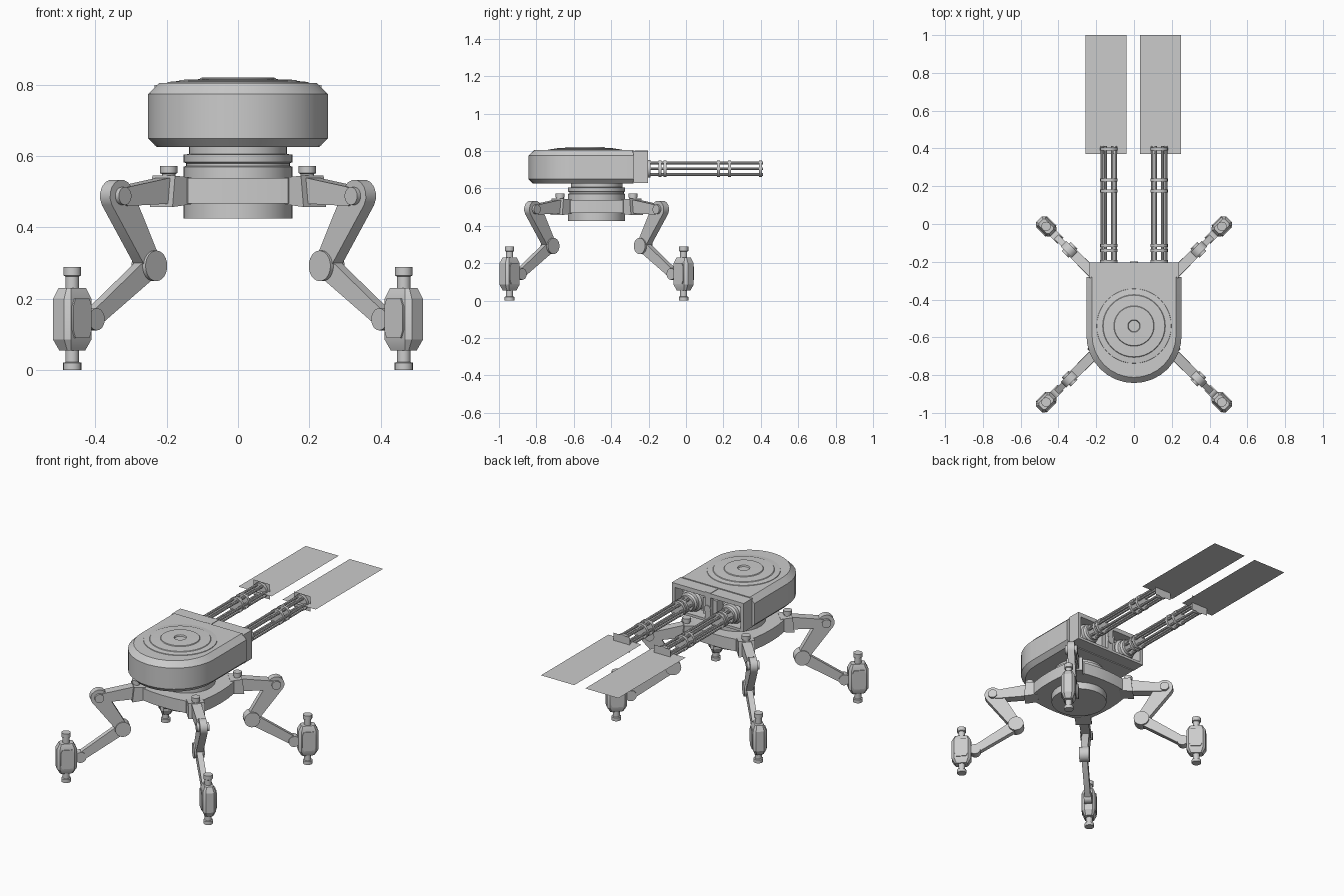
import bpy, bmesh, math
from mathutils import Matrix, Vector

if "Cube" in bpy.data.objects:
    bpy.data.objects.remove(bpy.data.objects["Cube"])

grey = bpy.data.materials.new("light_grey_metal")
grey.diffuse_color = (0.6, 0.6, 0.6, 1)
grey.use_nodes = True
grey.node_tree.nodes["Principled BSDF"].inputs["Base Color"].default_value = grey.diffuse_color
ID = Matrix.Identity(4)
HUB_Y = -0.478


def finish(name, bm, mat=ID):
    bm.transform(mat)
    bmesh.ops.recalc_face_normals(bm, faces=bm.faces)
    me = bpy.data.meshes.new(name)
    bm.to_mesh(me)
    bm.free()
    me.materials.append(grey)
    me.polygons.foreach_set("use_smooth", [True] * len(me.polygons))
    me.set_sharp_from_angle(angle=math.radians(28))
    ob = bpy.data.objects.new(name, me)
    bpy.context.collection.objects.link(ob)
    return ob


def loft(name, rings, mat=ID):
    """Skin a stack of equal-length point rings and cap both ends."""
    bm = bmesh.new()
    vs = [[bm.verts.new(p) for p in ring] for ring in rings]
    n = len(vs[0])
    for a, b in zip(vs, vs[1:]):
        for i in range(n):
            j = (i + 1) % n
            bm.faces.new((a[i], a[j], b[j], b[i]))
    bm.faces.new(vs[0][::-1])
    bm.faces.new(vs[-1])
    return finish(name, bm, mat)


def lathe(name, profile, mat=ID, n=32):
    """Turn (radius, height) pairs about local z."""
    return loft(name, [[(r * math.cos(2 * math.pi * i / n), r * math.sin(2 * math.pi * i / n), z)
                        for i in range(n)] for r, z in profile], mat)


def plate(name, pts, half, mat=ID):
    """Extrude an x-z outline sideways by +-half."""
    return loft(name, [[(x, y, z) for x, z in pts] for y in (-half, half)], mat)


def box(name, x0, x1, y0, y1, z0, z1, mat=ID):
    return loft(name, [[(x0, y0, z), (x1, y0, z), (x1, y1, z), (x0, y1, z)] for z in (z0, z1)], mat)


def link(name, p, q, rp, rq, half, mat):
    """Tapered bar with round ends in the x-z plane."""
    a = math.atan2(q[1] - p[1], q[0] - p[0])
    pts = []
    for c, r, s in ((p, rp, math.pi / 2), (q, rq, -math.pi / 2)):
        for i in range(9):
            t = a + s + math.pi * i / 8
            pts.append((c[0] + r * math.cos(t), c[1] + r * math.sin(t)))
    plate(name, pts, half, mat)


def disc(name, c, r, half, mat, n=24):
    rot = Matrix.Translation((c[0], 0, c[1])) @ Matrix.Rotation(math.pi / 2, 4, 'X')
    lathe(name, [(r, -half), (r, half)], mat @ rot, n)


def quad(name, pts):
    bm = bmesh.new()
    bm.faces.new([bm.verts.new(p) for p in pts])
    finish(name, bm)


# Turret shell: U-shaped outline with chamfered rims
def u_ring(z, inset, n=16):
    r = 0.252 - inset
    arc = [(-r * math.cos(math.pi * i / n), -0.59 - r * math.sin(math.pi * i / n), z)
           for i in range(n + 1)]
    return [(-r, -0.28, z)] + arc + [(r, -0.28, z)]


loft("turret_shell", [u_ring(0.625, 0.025), u_ring(0.65, 0), u_ring(0.775, 0), u_ring(0.805, 0.03)])

# Stepped roof disc with a small central hollow
lathe("roof_disc", [(0.2, 0.80), (0.197, 0.808), (0.166, 0.811), (0.163, 0.814), (0.107, 0.816),
                    (0.104, 0.82), (0.033, 0.821), (0.03, 0.813)],
      Matrix.Translation((0, -0.54, 0)), 40)

# Rear gun housing: frame around an open recess
box("housing_roof", -0.235, 0.235, -0.285, -0.203, 0.775, 0.8)
box("housing_floor", -0.235, 0.235, -0.285, -0.203, 0.63, 0.645)
for s in (-1, 1):
    box("housing_side", min(s * .215, s * .235), max(s * .215, s * .235), -0.285, -0.203, 0.645, 0.775)
box("housing_divider", -0.045, 0.045, -0.285, -0.225, 0.66, 0.755)
box("housing_post", -0.018, 0.018, -0.275, -0.203, 0.64, 0.803)
lathe("divider_port", [(0.022, 0), (0.022, 0.012)],
      Matrix.Translation((0, -0.21, 0.705)) @ Matrix.Rotation(-math.pi / 2, 4, 'X'), 16)

# Rotary guns with six barrels, clamps and flash planes
for s, side in ((-1, "left"), (1, "right")):
    gx = s * 0.133
    axis = Matrix.Translation((gx, 0, 0.705)) @ Matrix.Rotation(-math.pi / 2, 4, 'X')
    lathe(side + "_gun_mount", [(0.066, -0.285), (0.066, -0.245), (0.054, -0.235), (0.054, -0.215),
                                (0.046, -0.205), (0.046, -0.19)], axis, 24)
    for k in range(6):
        a = k * math.pi / 3
        off = Matrix.Translation((0.036 * math.cos(a), 0.036 * math.sin(a), 0))
        lathe(side + "_barrel", [(0.0075, -0.21), (0.0075, 0.412)], axis @ off, 8)
    for y in (-0.14, -0.113, 0.175, 0.232, 0.398):
        lathe(side + "_barrel_clamp", [(0.046, y - 0.008), (0.046, y + 0.008)], axis, 18)
    px = gx + 0.007 * (-1 if s > 0 else -2)
    x0, x1 = px - 0.11, px + 0.11
    if s > 0:
        x0, x1 = 0.032, 0.25
    else:
        x0, x1 = -0.257, -0.04
    quad(side + "_flash_plane", [(x0, 0.37, 0.705), (x1, 0.37, 0.705), (x1, 1.0, 0.705), (x0, 1.0, 0.705)])
    quad(side + "_flash_cross", [(gx - .055, 0.412, 0.66), (gx - .055, 0.412, 0.75),
                                 (gx + .055, 0.412, 0.75), (gx + .055, 0.412, 0.66)])

# Neck, collar and lower drum on one axis
hub = Matrix.Translation((0, HUB_Y, 0))
lathe("turntable", [(0.153, 0.425), (0.153, 0.57), (0.146, 0.573), (0.146, 0.58), (0.153, 0.583),
                    (0.153, 0.604), (0.138, 0.606), (0.138, 0.63)], hub, 40)

# Octagonal hub ring with gently bowed main faces
ring = []
for k in range(4):
    m = Matrix.Rotation(k * math.pi / 2, 3, 'Z')
    ring += [m @ Vector(p) for p in ((0.21, -0.14, 0), (0.22, -0.07, 0), (0.223, 0, 0),
                                     (0.22, 0.07, 0), (0.21, 0.14, 0))]
loft("hub_ring", [[p + Vector((0, 0, z)) for p in ring] for z in (0.467, 0.538)], hub)


# Foot outline: rectangle with cut corners
def foot_ring(z, a, b, c):
    return [(a, -b + c, z), (a, b - c, z), (a - c, b, z), (-a + c, b, z),
            (-a, b - c, z), (-a, -b + c, z), (-a + c, -b, z), (a - c, -b, z)]


# Four legs, each built along local x and turned about the hub
KNEE, ELBOW, ANKLE, FOOT = (0.482, 0.488), (0.352, 0.292), (0.582, 0.142), 0.658
for ang, nm in ((45, "back_right"), (135, "back_left"), (225, "front_left"), (315, "front_right")):
    M = hub @ Matrix.Rotation(math.radians(ang), 4, 'Z')
    plate(nm + "_shoulder", [(0.23, 0.465), (0.305, 0.457), (0.295, 0.545), (0.23, 0.54)], 0.045, M)
    lathe(nm + "_shoulder_bolt", [(0.019, 0.53), (0.019, 0.55), (0.024, 0.552), (0.024, 0.573)],
          M @ Matrix.Translation((0.275, 0, 0)), 16)
    plate(nm + "_arm", [(0.29, 0.467), (0.46, 0.46), (0.5, 0.475), (0.49, 0.505), (0.45, 0.515),
                        (0.29, 0.54)], 0.026, M)
    # knee, elbow and ankle with their bars
    link(nm + "_upper_link", KNEE, ELBOW, 0.046, 0.03, 0.02, M)
    disc(nm + "_knee_pin", KNEE, 0.025, 0.034, M)
    disc(nm + "_elbow", ELBOW, 0.043, 0.028, M)
    link(nm + "_lower_link", ELBOW, ANKLE, 0.031, 0.024, 0.016, M)
    disc(nm + "_ankle", ANKLE, 0.031, 0.022, M)
    # foot block with piston through it
    F = M @ Matrix.Translation((FOOT, 0, 0))
    loft(nm + "_foot_block", [foot_ring(0.055, 0.036, 0.024, 0.008), foot_ring(0.085, 0.054, 0.036, 0.014),
                              foot_ring(0.2, 0.054, 0.036, 0.014), foot_ring(0.23, 0.038, 0.024, 0.008)], F)
    plate(nm + "_foot_cheek", [(-0.028, 0.09), (0.028, 0.09), (0.036, 0.11), (0.036, 0.18),
                               (0.028, 0.2), (-0.028, 0.2), (-0.036, 0.18), (-0.036, 0.11)], 0.041, F)
    lathe(nm + "_foot_piston", [(0.026, 0), (0.026, 0.02), (0.019, 0.022), (0.019, 0.262),
                                (0.025, 0.265), (0.025, 0.289)], F, 16)
